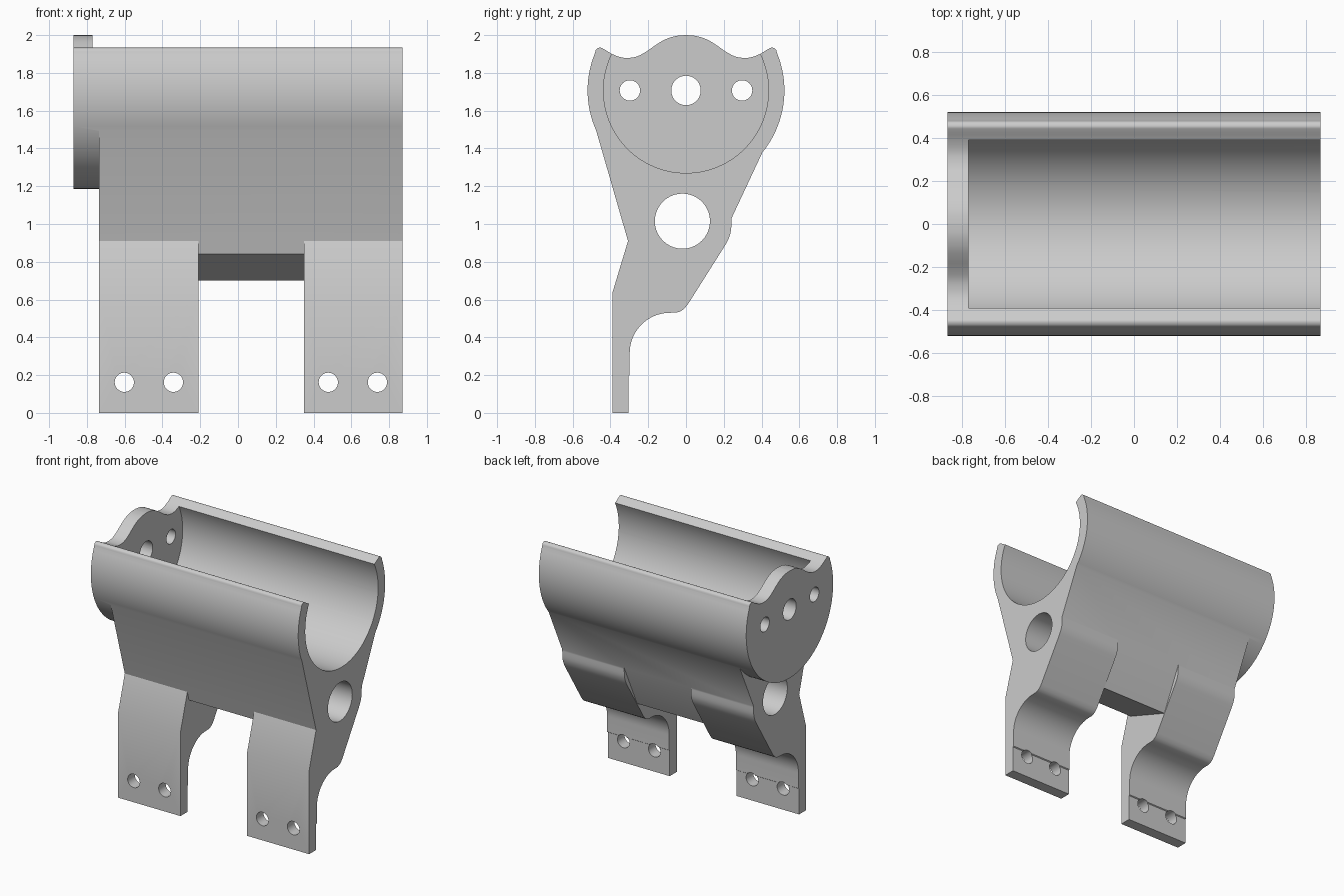
import bpy, bmesh, math

if "Cube" in bpy.data.objects:
    bpy.data.objects.remove(bpy.data.objects["Cube"])

CZ, R_OUT, R_IN = 1.707, 0.521, 0.437   # cradle axis height and radii


def arc(cy, cz, r, a0, a1, n):
    """Points on an arc in the y-z plane, angles in degrees."""
    pts = []
    for i in range(n + 1):
        a = math.radians(a0 + (a1 - a0) * i / n)
        pts.append((cy + r * math.cos(a), cz + r * math.sin(a)))
    return pts


def prism(name, pts, x0, x1):
    """Extrude a y-z profile along x."""
    bm = bmesh.new()
    a = [bm.verts.new((x0, y, z)) for y, z in pts]
    b = [bm.verts.new((x1, y, z)) for y, z in pts]
    bm.faces.new(a)
    bm.faces.new(b[::-1])
    n = len(pts)
    for i in range(n):
        j = (i + 1) % n
        bm.faces.new((a[j], a[i], b[i], b[j]))
    bmesh.ops.recalc_face_normals(bm, faces=bm.faces)
    me = bpy.data.meshes.new(name)
    bm.to_mesh(me)
    bm.free()
    ob = bpy.data.objects.new(name, me)
    bpy.context.collection.objects.link(ob)
    return ob


def combine(target, tool, operation):
    """Apply a boolean and discard the tool."""
    mod = target.modifiers.new("bool", 'BOOLEAN')
    mod.operation, mod.solver, mod.object = operation, 'EXACT', tool
    bpy.context.view_layer.objects.active = target
    bpy.ops.object.modifier_apply(modifier=mod.name)
    bpy.data.objects.remove(tool, do_unlink=True)


def smooth_points(p, steps=4):
    """Catmull-Rom curve through the points."""
    q = [p[0]] + p + [p[-1]]
    out = []
    for i in range(1, len(q) - 2):
        for s in range(steps):
            t = s / steps
            out.append(tuple(0.5 * (2 * b + (c - a) * t + (2 * a - 5 * b + 4 * c - d) * t * t
                                    + (3 * b - a - 3 * c + d) * t ** 3)
                             for a, b, c, d in zip(q[i - 1], q[i], q[i + 1], q[i + 2])))
    return out + [p[-1]]


# Cradle: round section with a wavy top edge
half_top = smooth_points([(0.482, 1.905), (0.475, 1.925), (0.455, 1.934), (0.435, 1.926), (0.395, 1.902),
                          (0.35, 1.884), (0.31, 1.879), (0.26, 1.887), (0.21, 1.913), (0.16, 1.948),
                          (0.11, 1.977), (0.055, 1.995), (0.0, 2.0)])
top = half_top + [(-y, z) for y, z in half_top[-2::-1]]
edge = math.degrees(math.asin((1.905 - CZ) / R_OUT))
cradle = prism("bracket", top + arc(0, CZ, R_OUT, 180 - edge, 360 + edge, 72)[1:-1], -0.87, 0.87)

# Tapered body with bent feet
profile = [(-0.4, 1.7), (-0.506, 1.6), (-0.307, 0.91), (-0.39, 0.635), (-0.39, 0.0),
           (-0.305, 0.0), (-0.305, 0.195), (-0.298, 0.2)]
profile += arc(-0.085, 0.317, 0.213, 180, 90, 16)
profile += [(-0.05, 0.531), (-0.03, 0.537), (-0.01, 0.551), (0.01, 0.575)]
profile += smooth_points([(0.204, 0.882), (0.225, 0.92), (0.238, 0.965), (0.241, 1.03)])
profile += [(0.508, 1.6), (0.4, 1.7)]
body = prism("body", profile, -0.735, 0.87)

# Gap between the feet, leaving the middle web with a slanted underside
gap = prism("gap_cutter", [(-1, -0.2), (1, -0.2), (1, 1.03), (0.241, 1.03), (0.086, 0.70),
                           (-0.287, 0.84), (-0.307, 0.91), (-1, 0.91)], -0.21, 0.35)
combine(body, gap, 'DIFFERENCE')
combine(cradle, body, 'UNION')

# Open trough, closed by the end plate on the left
a_in = math.degrees(math.asin((1.901 - CZ) / R_IN))
trough = arc(0, CZ, R_IN, 180 - a_in, 360 + a_in, 72)
y_in = trough[-1][0]
combine(cradle, prism("trough_cutter", trough + [(y_in, 2.3), (-y_in, 2.3)], -0.77, 1.2), 'DIFFERENCE')

# Holes along x: end plate and main bore
for y, z, r, x0, x1 in [(-0.297, CZ, 0.054, -1, -0.6), (0.297, CZ, 0.054, -1, -0.6),
                        (0.0, CZ, 0.078, -1, -0.6), (-0.019, 1.015, 0.146, -1, 1)]:
    combine(cradle, prism("bore_cutter", arc(y, z, r, 0, 360, 40)[:-1], x0, x1), 'DIFFERENCE')

# Bolt holes through the feet
for x in (-0.602, -0.342, 0.478, 0.738):
    cutter = prism("bolt_cutter", arc(0, 0.162, 0.051, 0, 360, 32)[:-1], 0, 0.6)
    cutter.rotation_euler.z = -math.pi / 2
    cutter.location = (x, -0.05, 0)
    bpy.context.view_layer.update()
    combine(cradle, cutter, 'DIFFERENCE')

# Single grey finish
grey = bpy.data.materials.new("grey")
grey.diffuse_color = (0.6, 0.6, 0.6, 1)
grey.use_nodes = True
grey.node_tree.nodes["Principled BSDF"].inputs["Base Color"].default_value = grey.diffuse_color
cradle.data.materials.clear()
cradle.data.materials.append(grey)
for p in cradle.data.polygons:
    p.material_index = 0
bpy.ops.object.select_all(action='DESELECT')
cradle.select_set(True)
bpy.context.view_layer.objects.active = cradle
bpy.ops.object.shade_smooth_by_angle(angle=math.radians(25))
